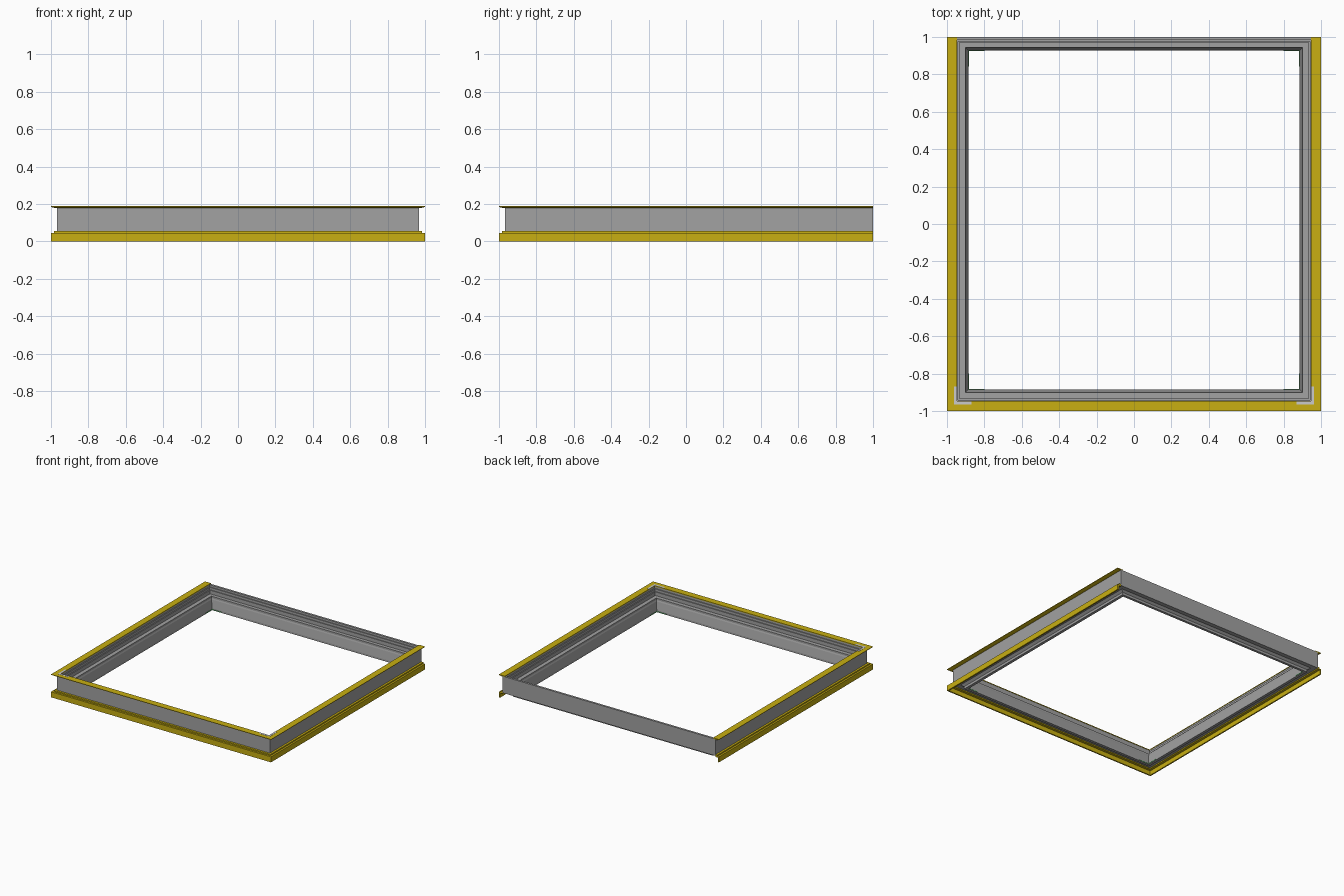
import bpy, bmesh

if "Cube" in bpy.data.objects:
    bpy.data.objects.remove(bpy.data.objects["Cube"])

HX, Y0, Y1 = 0.968, -0.968, 1.0   # outer wall faces (back wall is flush with y = 1)


def material(name, rgb):
    m = bpy.data.materials.new(name)
    m.diffuse_color = (*rgb, 1)
    m.use_nodes = True
    m.node_tree.nodes["Principled BSDF"].inputs["Base Color"].default_value = m.diffuse_color
    return m


grey = material("grey_metal", (0.36, 0.36, 0.36))
yellow = material("yellow_flashing", (0.58, 0.43, 0.006))
green = material("green_clip", (0.08, 0.5, 0.12))
pale = material("pale_plate", (0.62, 0.62, 0.62))


def finish(bm, name, mat):
    bmesh.ops.recalc_face_normals(bm, faces=bm.faces)
    me = bpy.data.meshes.new(name)
    bm.to_mesh(me)
    bm.free()
    ob = bpy.data.objects.new(name, me)
    bpy.context.collection.objects.link(ob)
    me.materials.append(mat)
    return ob


def sweep(name, profile, closed, mat):
    """Mitred sweep of a (depth inward, z) section around the rectangle;
    open sweeps cover left, front and right and stop square at y = 1."""
    bm = bmesh.new()
    cols = []
    for d, z in profile:
        x, yf = HX - d, Y0 + d
        yb = Y1 - d * 0.87 if closed else Y1
        cols.append([bm.verts.new(p) for p in
                     ((-x, yb, z), (-x, yf, z), (x, yf, z), (x, yb, z))])
    n = len(cols)
    for i in range(n):
        a, b = cols[i], cols[(i + 1) % n]
        for k in range(4 if closed else 3):
            j = (k + 1) % 4
            bm.faces.new((a[k], a[j], b[j], b[k]))
    if not closed:
        bm.faces.new([c[0] for c in cols])
        bm.faces.new([c[3] for c in cols])
    return finish(bm, name, mat)


def box(bm, lo, hi):
    vs = bmesh.ops.create_cube(bm, size=1)["verts"]
    for v in vs:
        v.co = [(a + b) / 2 + c * (b - a) for a, b, c in zip(lo, hi, v.co)]


def corner(bm, sx, x, y, sy, length, w, z0, z1):
    """L shape whose outer corner is at (sx*x, y), arms running inward."""
    ends = sorted((sx * x, sx * (x - length)))
    thick = sorted((sx * x, sx * (x - w)))
    ya, yb = sorted((y, y + sy * w))
    box(bm, (ends[0], ya, z0), (ends[1], yb, z1))
    ya, yb = sorted((y + sy * w, y + sy * length))
    box(bm, (thick[0], ya, z0), (thick[1], yb, z1))


# Main frame: outer wall, stepped inner ribs, inner lip and recessed underside
sweep("window_frame", [
    (0, 0.045), (0, 0.182), (0.02, 0.182), (0.02, 0.165), (0.027, 0.165),
    (0.027, 0.145), (0.034, 0.145), (0.034, 0.115), (0.066, 0.115),
    (0.066, 0.10), (0.070, 0.09), (0.083, 0.025), (0.083, 0.010),
    (0.06, 0.010), (0.06, 0.03), (0.04, 0.045)], True, grey)

# Top flashing: thin flange tapering to its outer edge
sweep("top_flange", [
    (-0.032, 0.184), (-0.032, 0.188), (0.022, 0.188), (0.022, 0.182),
    (0, 0.178), (-0.012, 0.179)], False, yellow)

# Bottom flashing: hollow stepped skirt
sweep("bottom_skirt", [
    (0, 0.055), (-0.017, 0.055), (-0.017, 0.045), (-0.032, 0.045),
    (-0.032, 0), (-0.021, 0), (-0.021, 0.036), (0, 0.036)], False, yellow)

# Pale corner plates on the front corners
bm = bmesh.new()
for s in (-1, 1):
    corner(bm, s, 0.963, -0.965, 1, 0.095, 0.017, 0.1875, 0.189)
finish(bm, "corner_plates", pale)

# Small green clips at the lower inner corners
bm = bmesh.new()
for s in (-1, 1):
    corner(bm, s, 0.889, -0.889, 1, 0.09, 0.006, 0.014, 0.018)
    corner(bm, s, 0.889, 0.932, -1, 0.09, 0.007, 0.014, 0.018)
finish(bm, "corner_clips", green)
